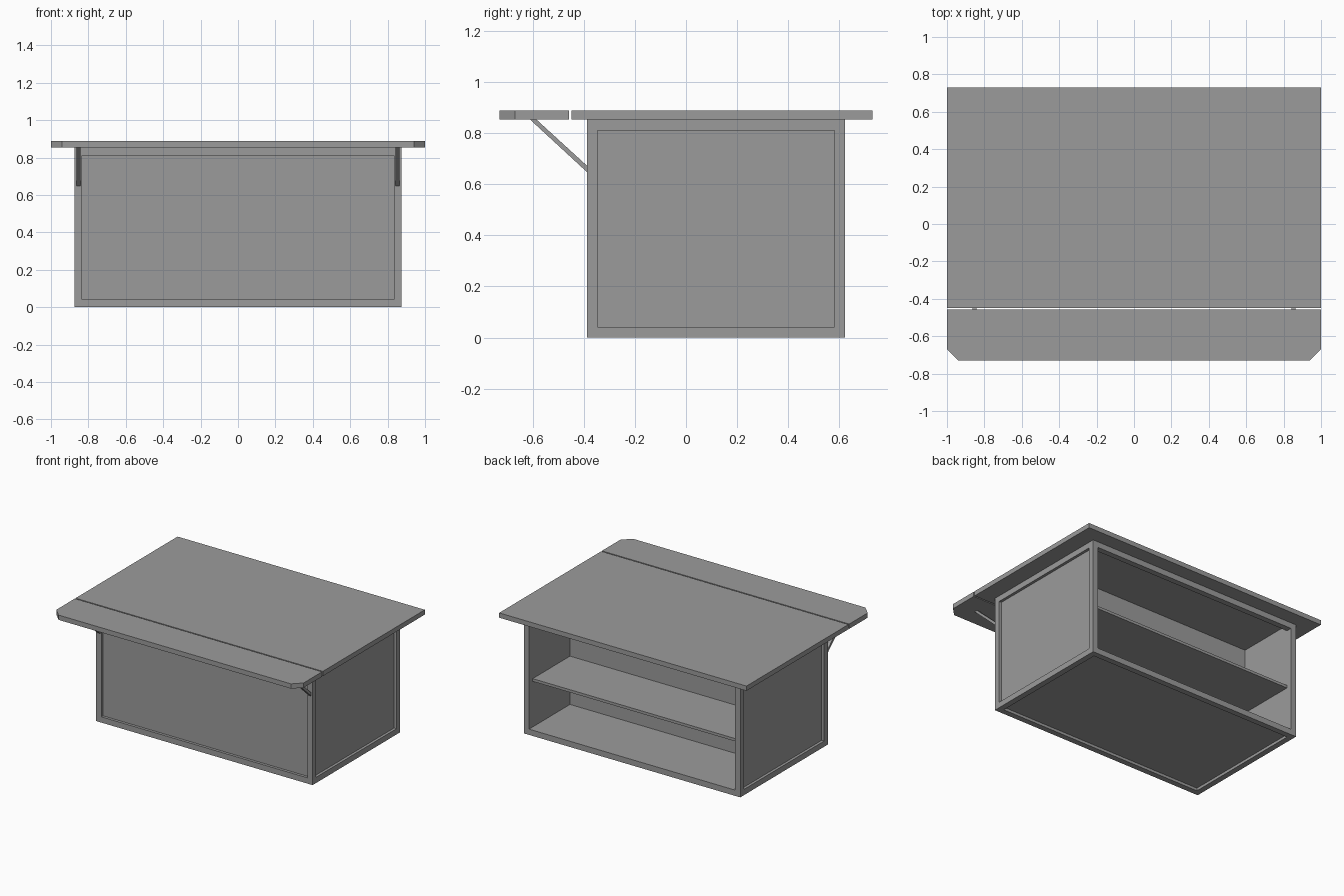
import bpy, bmesh

if "Cube" in bpy.data.objects:
    bpy.data.objects.remove(bpy.data.objects["Cube"])

GREY = bpy.data.materials.new("dark_grey")
GREY.diffuse_color = (0.33, 0.33, 0.33, 1)
GREY.use_nodes = True
GREY.node_tree.nodes["Principled BSDF"].inputs["Base Color"].default_value = GREY.diffuse_color

def box(name, x0, x1, y0, y1, z0, z1):
    return prism(name, [(x0, y0), (x1, y0), (x1, y1), (x0, y1)],
                 z0, z1, lambda a, b, d: (a, b, d))

def prism(name, profile, d0, d1, place):
    """Extrude a 2D profile from d0 to d1; place maps (a, b, depth) to xyz."""
    bm = bmesh.new()
    lo = [bm.verts.new(place(a, b, d0)) for a, b in profile]
    hi = [bm.verts.new(place(a, b, d1)) for a, b in profile]
    n = len(profile)
    bm.faces.new(lo)
    bm.faces.new(hi)
    for i in range(n):
        j = (i + 1) % n
        bm.faces.new((lo[i], lo[j], hi[j], hi[i]))
    bmesh.ops.recalc_face_normals(bm, faces=bm.faces)
    me = bpy.data.meshes.new(name)
    bm.to_mesh(me)
    bm.free()
    me.materials.append(GREY)
    ob = bpy.data.objects.new(name, me)
    bpy.context.collection.objects.link(ob)
    return ob

X, YF, YB, H, T = 0.875, -0.388, 0.623, 0.853, 0.042   # cabinet extents, beam size
R = 0.02                                               # panel recess
TOP = 0.888

# Cabinet frame: posts and rails
for side, x0 in (("left", -X), ("right", X - T)):
    for end, y0 in (("front", YF), ("back", YB - T)):
        box(f"{side}_{end}_post", x0, x0 + T, y0, y0 + T, 0, H)
    for lvl, z0 in (("bottom", 0), ("top", H - T)):
        box(f"{side}_{lvl}_rail", x0, x0 + T, YF + T, YB - T, z0, z0 + T)
for end, y0 in (("front", YF), ("back", YB - T)):
    for lvl, z0 in (("bottom", 0), ("top", H - T)):
        box(f"{end}_{lvl}_rail", -X + T, X - T, y0, y0 + T, z0, z0 + T)

# Panels recessed outside, flush inside (back stays open)
box("front_panel", -X + T, X - T, YF + R, YF + T, T, H - T)
box("bottom_panel", -X + T, X - T, YF + T, YB - T, R, T)
for side, s in (("left", -1), ("right", 1)):
    a, b = sorted((s * (X - R), s * (X - T)))
    box(f"{side}_panel", a, b, YF + T, YB - T, T, H - T)

# Inner partition and shelf
XI = X - T
box("partition", -XI, XI, 0.13, 0.15, T, H)
box("shelf", -XI, XI, 0.15, YB - T, 0.375, 0.395)

# Counter top and front flap with clipped corners
box("counter_top", -1, 1, -0.448, 0.73, H, TOP)
prism("front_flap", [(-1, -0.457), (-1, -0.67), (-0.94, -0.73), (0.94, -0.73),
                     (1, -0.67), (1, -0.457)], H, TOP, lambda a, b, d: (a, b, d))

# Diagonal braces under the flap
for side, s in (("left", -1), ("right", 1)):
    prism(f"{side}_brace", [(YF, 0.648), (YF, 0.673), (-0.585, H), (-0.61, H)],
          s * 0.842, s * 0.864, lambda a, b, d: (d, a, b))
